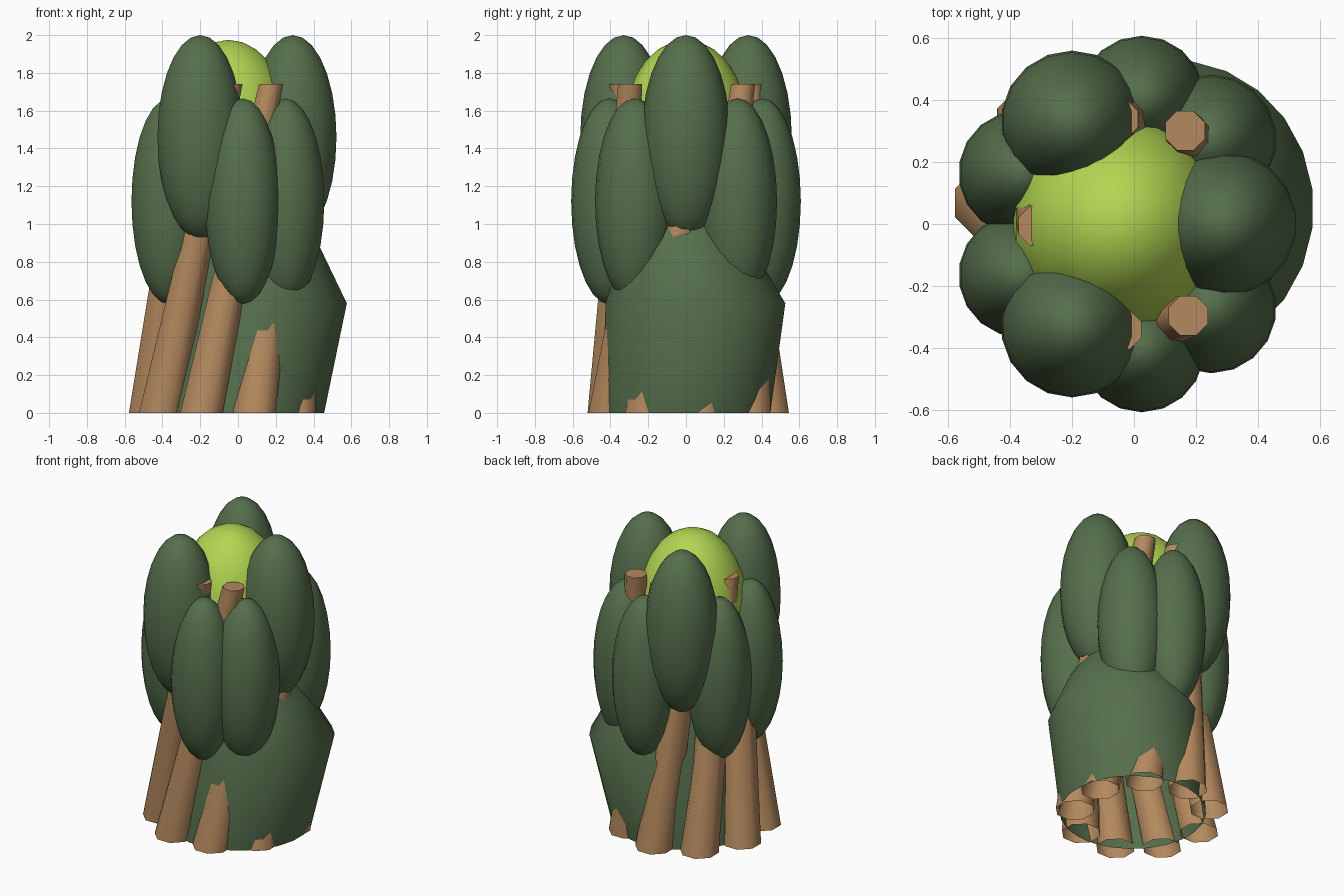
import bpy
import bmesh
import math

cube = bpy.data.objects.get("Cube")
if cube:
    bpy.data.objects.remove(cube)


def material(name, rgb):
    mat = bpy.data.materials.new(name)
    mat.use_nodes = True
    mat.diffuse_color = (*rgb, 1)
    mat.node_tree.nodes["Principled BSDF"].inputs["Base Color"].default_value = (*rgb, 1)
    return mat


LEAF = material("leaf green", (0.092, 0.158, 0.072))
FRUIT = material("lime green", (0.445, 0.672, 0.084))
BARK = material("bark brown", (0.455, 0.25, 0.112))


def finish(bm, name, mat):
    bmesh.ops.recalc_face_normals(bm, faces=bm.faces)
    mesh = bpy.data.meshes.new(name)
    bm.to_mesh(mesh)
    bm.free()
    mesh.materials.append(mat)
    obj = bpy.data.objects.new(name, mesh)
    bpy.context.collection.objects.link(obj)
    bpy.ops.object.select_all(action="DESELECT")
    bpy.context.view_layer.objects.active = obj
    obj.select_set(True)
    bpy.ops.object.shade_smooth_by_angle(angle=math.radians(50))


def ellipsoid(name, centre, radius, half_height, mat):
    bm = bmesh.new()
    bmesh.ops.create_uvsphere(bm, u_segments=18, v_segments=14, radius=1)
    bmesh.ops.scale(bm, vec=(radius, radius, half_height), verts=bm.verts)
    bmesh.ops.translate(bm, vec=centre, verts=bm.verts)
    finish(bm, name, mat)


def on_ring(angle, centre, rx, ry):
    x, y, z = centre
    return (x + rx * math.cos(angle), y + ry * math.sin(angle), z)


def loft(name, rings, sides, mat):
    """Join horizontal rings, each (centre, x radius, y radius); open below, closed on top."""
    bm = bmesh.new()
    loops = [[bm.verts.new(on_ring(math.tau * (i + 0.5) / sides, *ring)) for i in range(sides)]
             for ring in rings]
    for low, high in zip(loops, loops[1:]):
        for i in range(sides):
            j = (i + 1) % sides
            bm.faces.new((low[i], low[j], high[j], high[i]))
    bm.faces.new(loops[-1])
    finish(bm, name, mat)


# Leaning husk around the foot
loft("base_husk", [((0.01, 0, 0), 0.45, 0.45), ((0.125, 0.05, 0.58), 0.455, 0.48),
                   ((0.11, 0.01, 0.88), 0.325, 0.34), ((0.1, 0, 1.2), 0.13, 0.13)], 24, LEAF)

# Ring of tapered hollow stems, twisted about the centre
STEMS = 9
TWIST = math.radians(50)

for i in range(STEMS):
    a = math.radians(11) + math.tau * i / STEMS
    foot = on_ring(a, (-0.06, 0, 0), 0.41, 0.432)
    tip = on_ring(a + TWIST, (0.01, 0, 1.74), 0.32, 0.345)
    loft(f"stem_{i + 1}", [(foot, 0.122, 0.122), (tip, 0.069, 0.069)], 8, BARK)

# Central fruit
ellipsoid("fruit", (-0.05, 0, 1.455), 0.345, 0.52, FRUIT)

# Upper leaves
ellipsoid("upper_leaf_left", (0.29, 0, 1.46), 0.235, 0.54, LEAF)
for side, s in (("front", -1), ("back", 1)):
    ellipsoid(f"upper_leaf_{side}", (-0.2, 0.33 * s, 1.46), 0.23, 0.54, LEAF)

    # Lower leaves, mirrored front to back
    for name, x, y, r in (("left", 0.25, 0.272, 0.21), ("middle", 0.025, 0.405, 0.203),
                          ("right", -0.365, 0.165, 0.202)):
        ellipsoid(f"lower_leaf_{side}_{name}", (x, y * s, 1.12), r, 0.545, LEAF)
